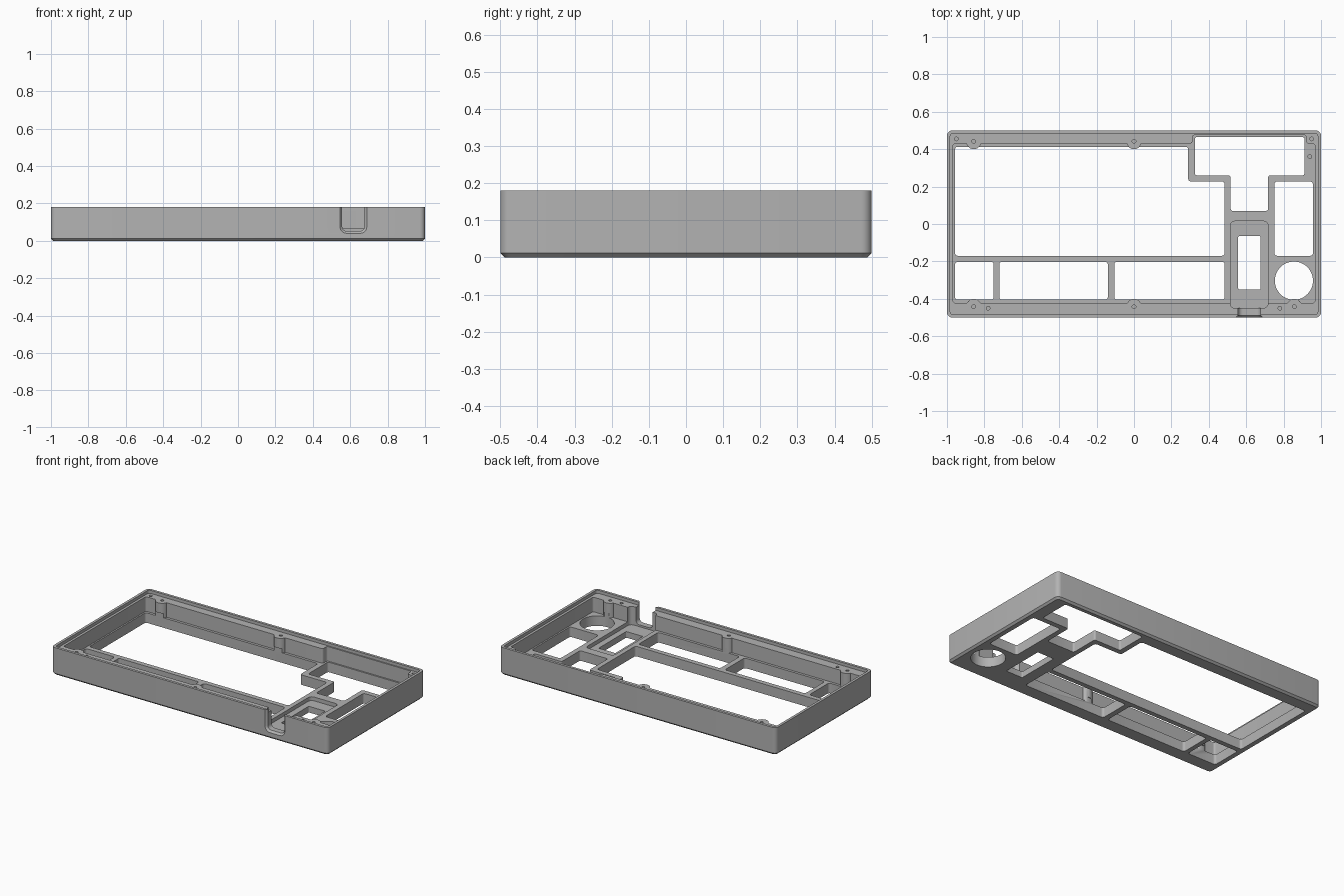
import bpy, bmesh, math
from mathutils import Vector

if "Cube" in bpy.data.objects:
    bpy.data.objects.remove(bpy.data.objects["Cube"])

FLOOR, LEDGE, TOP = 0.065, 0.16, 0.18

grey = bpy.data.materials.new("grey plastic")
grey.diffuse_color = (0.45, 0.45, 0.45, 1)
grey.use_nodes = True
grey.node_tree.nodes["Principled BSDF"].inputs["Base Color"].default_value = grey.diffuse_color


def rounded(pts, r, n=5):
    """Polygon with every corner replaced by a tangent arc."""
    out = []
    for i, p in enumerate(pts):
        p = Vector(p)
        a = (Vector(pts[i - 1]) - p).normalized()
        b = (Vector(pts[(i + 1) % len(pts)]) - p).normalized()
        half = a.angle(b) / 2
        c = p + (a + b).normalized() * (r / math.sin(half))
        d0 = p + a * (r / math.tan(half)) - c
        d1 = p + b * (r / math.tan(half)) - c
        sweep = d0.angle_signed(d1)
        for k in range(n + 1):
            t = -sweep * k / n
            out.append((c.x + d0.x * math.cos(t) - d0.y * math.sin(t),
                        c.y + d0.x * math.sin(t) + d0.y * math.cos(t)))
    return out


def rect(x0, x1, y0, y1, r=0.015):
    return rounded([(x0, y0), (x1, y0), (x1, y1), (x0, y1)], r)


def circle(x, y, r, n=32):
    return [(x + r * math.cos(2 * math.pi * k / n),
             y + r * math.sin(2 * math.pi * k / n)) for k in range(n)]


def loft(name, sections, along_y=False):
    """Solid through (outline, level) sections, stacked along z or y."""
    bm = bmesh.new()
    rings = [[bm.verts.new((u, l, v) if along_y else (u, v, l)) for u, v in o]
             for o, l in sections]
    for lo, hi in zip(rings, rings[1:]):
        for i in range(len(lo)):
            bm.faces.new((lo[i - 1], lo[i], hi[i], hi[i - 1]))
    bm.faces.new(rings[0])
    bm.faces.new(rings[-1])
    bmesh.ops.recalc_face_normals(bm, faces=bm.faces)
    me = bpy.data.meshes.new(name)
    bm.to_mesh(me)
    bm.free()
    me.materials.append(grey)
    ob = bpy.data.objects.new(name, me)
    bpy.context.collection.objects.link(ob)
    return ob


def prism(name, outline, z0, z1):
    return loft(name, [(outline, z0), (outline, z1)])


def combine(tool, op='DIFFERENCE'):
    mod = case.modifiers.new(tool.name, 'BOOLEAN')
    mod.operation, mod.solver, mod.object = op, 'EXACT', tool
    bpy.context.view_layer.objects.active = case
    bpy.ops.object.modifier_apply(modifier=mod.name)
    bpy.data.objects.remove(tool)


# Outer shell with a chamfered bottom edge
full = rect(-1, 1, -0.5, 0.5, 0.028)
case = loft("case", [(rect(-0.988, 0.988, -0.488, 0.488, 0.018), 0),
                     (full, 0.012), (full, TOP)])

# Main cavity, wider behind the upper right bay
combine(prism("cavity", rounded([
    (-0.967, -0.422), (0.967, -0.422), (0.967, 0.43), (0.922, 0.43),
    (0.922, 0.475), (0.312, 0.475), (0.312, 0.43), (-0.967, 0.43)], 0.012),
    FLOOR, 0.3))

# Screw bosses growing out of the long walls
posts = [(-0.857, 1), (0, 1), (-0.857, -1), (0, -1), (0.857, -1)]
for x, s in posts:
    arc = [(x + 0.04 * math.cos(math.pi * k / 12),
            s * (0.44 - 0.04 * math.sin(math.pi * k / 12))) for k in range(13)]
    combine(prism("boss", [(x + 0.04, s * 0.47)] + arc + [(x - 0.04, s * 0.47)],
                  FLOOR - 0.02, 0.17), 'UNION')

# Recessed ledge inside the thin rim
combine(prism("ledge", rect(-0.983, 0.983, -0.483, 0.483, 0.015), LEDGE, 0.3))

# Openings through the floor
openings = [
    rounded([(-0.957, -0.17), (0.485, -0.17), (0.485, 0.227), (0.29, 0.227),
             (0.29, 0.413), (-0.957, 0.413)], 0.015),
    rounded([(0.325, 0.26), (0.517, 0.26), (0.517, 0.07), (0.717, 0.07),
             (0.717, 0.26), (0.912, 0.26), (0.912, 0.465), (0.325, 0.465)], 0.012),
    rect(-0.957, -0.75, -0.405, -0.202), rect(-0.72, -0.14, -0.405, -0.202),
    rect(-0.105, 0.485, -0.405, -0.202), rect(0.75, 0.957, -0.17, 0.227),
    rect(0.557, 0.677, -0.35, -0.065, 0.006), circle(0.855, -0.303, 0.102, 48)]
for o in openings:
    combine(prism("opening", o, -0.1, FLOOR + 0.03))

# Connector pocket and its notch in the front wall
combine(prism("pocket", rect(0.515, 0.717, -0.45, 0.015, 0.025), 0.04, 0.3))
inner = rect(0.557, 0.677, 0.052, 0.3, 0.025)
combine(loft("notch", [(rect(0.543, 0.691, 0.038, 0.314, 0.037), -0.502),
                       (inner, -0.488), (inner, -0.43)], along_y=True))

# Screw holes
holes = [(x, s * 0.442) for x, s in posts] + [
    (-0.95, 0.455), (0.95, 0.455), (-0.78, -0.45), (0.78, -0.45), (0.94, 0.36)]
for x, y in holes:
    z0 = 0.03 if (x, y) == (0.94, 0.36) else 0.09
    combine(prism("screw_hole", circle(x, y, 0.01, 16), z0, 0.3))

bpy.ops.object.select_all(action='DESELECT')
case.select_set(True)
bpy.context.view_layer.objects.active = case
bpy.ops.object.shade_smooth_by_angle(angle=math.radians(30))
